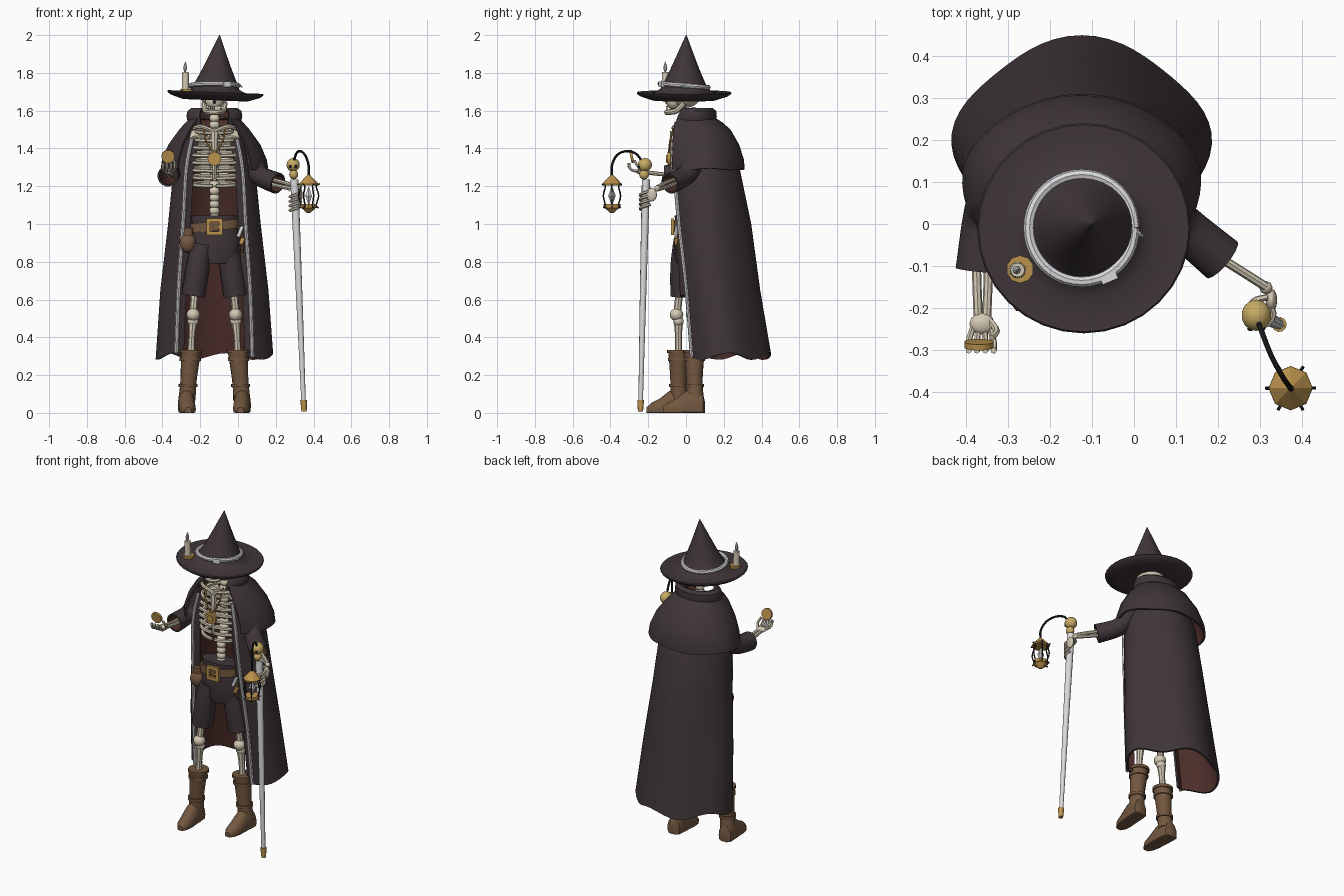
import bpy, bmesh
from math import sin, cos, pi, radians
from mathutils import Vector

if "Cube" in bpy.data.objects:
    bpy.data.objects.remove(bpy.data.objects["Cube"], do_unlink=True)

CX = -0.125          # centre line of the body
parts = []


def material(name, *rgb):
    m = bpy.data.materials.new(name)
    m.use_nodes = True
    m.diffuse_color = (*rgb, 1)
    m.node_tree.nodes["Principled BSDF"].inputs["Base Color"].default_value = (*rgb, 1)
    return m


FABRIC = material("dark fabric", 0.05, 0.036, 0.041)
LINING = material("red brown lining", 0.07, 0.026, 0.022)
BONE = material("bone", 0.65, 0.58, 0.45)
GOLD = material("old gold", 0.5, 0.29, 0.075)
BRASS = material("pale brass", 0.57, 0.41, 0.13)
LEATHER = material("brown leather", 0.17, 0.095, 0.05)
SILVER = material("silver", 0.7, 0.7, 0.72)
IRON = material("black iron", 0.015, 0.013, 0.014)


def finish(name, bm, *mats):
    me = bpy.data.meshes.new(name)
    bm.to_mesh(me)
    bm.free()
    for m in mats:
        me.materials.append(m)
    ob = bpy.data.objects.new(name, me)
    bpy.context.collection.objects.link(ob)
    parts.append(ob)
    return ob


def grid(name, rows, *mats, closed=True, cap=True):
    """Skin rows of points, running upwards and anticlockwise."""
    bm = bmesh.new()
    vs = [[bm.verts.new(p) for p in row] for row in rows]
    n = len(vs[0])
    for low, high in zip(vs, vs[1:]):
        for j in range(n if closed else n - 1):
            k = (j + 1) % n
            bm.faces.new((low[j], low[k], high[k], high[j]))
    if closed and cap:
        bm.faces.new(vs[0][::-1])
        bm.faces.new(vs[-1])
    return finish(name, bm, *mats)


def oval(cx, cy, z, rx, ry, n=20):
    return [(cx + rx * cos(2 * pi * i / n), cy + ry * sin(2 * pi * i / n), z) for i in range(n)]


def sweep(name, pts, r, *mats, n=8, cap=True, steps=4):
    """Round tube along a smooth path, r is one radius or one per point."""
    rs = r if isinstance(r, (list, tuple)) else [r] * len(pts)
    q = [Vector((*p, a)) for p, a in zip(pts, rs)]
    q = [q[0]] + q + [q[-1]]
    path = []
    for i in range(1, len(q) - 2):
        a, b, c, d = q[i - 1:i + 3]
        for s in range(steps):
            t = s / steps
            path.append(0.5 * (2 * b + (c - a) * t + (2 * a - 5 * b + 4 * c - d) * t * t
                               + (3 * b - a - 3 * c + d) * t ** 3))
    path.append(q[-2])
    rows, u = [], None
    for i, p in enumerate(path):
        t = (path[min(i + 1, len(path) - 1)] - path[max(i - 1, 0)]).to_3d().normalized()
        u = t.orthogonal() if u is None else u - t * u.dot(t)
        u.normalize()
        v = t.cross(u)
        rows.append([p.to_3d() + p.w * (u * cos(2 * pi * k / n) + v * sin(2 * pi * k / n))
                     for k in range(n)])
    return grid(name, rows, *mats, cap=cap)


def prim(kind, name, mat, loc, size, rot=(0, 0, 0), n=12, top=1.0):
    """Ball, drum (tapered by top) or box; size is the half extent per axis."""
    bm = bmesh.new()
    if kind == "ball":
        bmesh.ops.create_uvsphere(bm, u_segments=n, v_segments=max(6, n // 2 + 2), radius=1)
    elif kind == "drum":
        bmesh.ops.create_cone(bm, cap_ends=True, segments=n, radius1=1, radius2=top, depth=2)
    else:
        bmesh.ops.create_cube(bm, size=2)
    ob = finish(name, bm, mat)
    ob.location, ob.scale, ob.rotation_euler = loc, size, rot


def thicken(ob, t, inner=0):
    s = ob.modifiers.new("thickness", "SOLIDIFY")
    s.thickness, s.offset, s.material_offset = t, -1, inner


def drape(name, rows, edge, fold=0.0, lapel=0.0):
    """Cloth open at the front; rows of (z, half width, centre y, back depth, front depth)."""
    angles = [radians(-edge + (180 + 2 * edge) * i / 44) for i in range(45)]
    out = []
    for i, (z, w, cy, back, front) in enumerate(rows):
        k = fold * (1 - i / (len(rows) - 1))
        ring = [(CX + w * (1 + k * cos(4 * a)) * cos(a),
                 cy + (back if sin(a) > 0 else front) * (1 + k * cos(4 * a)) * sin(a),
                 z + (k * .4 * sin(5 * a + 1) if i == 0 else 0)) for a in angles]
        if lapel:
            (x0, y0, z0), (x1, y1, z1) = ring[0], ring[-1]
            ring = [(x0 - lapel, y0 + .012, z0)] + ring + [(x1 + lapel, y1 + .012, z1)]
        out.append(ring)
    thicken(grid(name, out, FABRIC, LINING, closed=False), 0.012, 1)
    if lapel:
        for c in (1, -2):
            sweep(name + "_trim", [r[c] for r in out], .0105, SILVER)


# Cape, shoulder cape and collar
drape("cape", [(.30, .298, .2, .24, .25), (.65, .277, .15, .235, .215), (1.0, .24, .105, .235, .205),
               (1.28, .215, .085, .2, .205), (1.45, .17, .07, .15, .17)], 45, .045, .04)
drape("shoulder_cape", [(1.29, .282, .105, .203, .255), (1.34, .275, .102, .203, .25), (1.42, .242, .09, .19, .23),
                        (1.5, .185, .07, .165, .195), (1.54, .15, .06, .13, .165), (1.57, .12, .05, .09, .12)], 45, .012)
drape("collar", [(1.51, .12, .045, .1, .12), (1.535, .14, .05, .108, .125), (1.57, .148, .053, .11, .115),
                 (1.598, .143, .055, .105, .1), (1.614, .122, .055, .086, .08), (1.608, .1, .055, .07, .065)], 58)

# Hat: brim and cone in one turned profile, tilted a little
profile = [(.09, 1.672), (.17, 1.655), (.235, 1.676), (.252, 1.688), (.255, 1.694), (.251, 1.699), (.17, 1.692),
           (.128, 1.715), (.106, 1.76), (.078, 1.82), (.05, 1.885), (.025, 1.945), (.002, 2.0)]
rows = []
for r, z in profile:
    lean = max(0, z - 1.72) * 0.08
    rows.append([(x + lean, y + lean * .5, zz - .04 * (x - CX) * (r > .12)) for x, y, zz in
                 oval(-.12, -.01, z, r, r * .985, 32)])
grid("hat", rows, FABRIC)
band = [(CX + .126 * cos(a), -.01 + .128 * sin(a), 1.733 - .01 * sin(a)) for a in [i * pi / 10 for i in range(21)]]
sweep("hat_band", band, .013, SILVER, steps=2)
prim("box", "hat_band_clasp", SILVER, (-.06, -.128, 1.74), (.02, .01, .014), (0, 0, .4))
sweep("hat_band_tail", [(-.01, -.01, 1.735), (.005, -.02, 1.735), (.022, -.03, 1.725)], [.012, .009, .003], SILVER)

# Candle on the brim
prim("drum", "candle_dish", GOLD, (-.272, -.108, 1.708), (.033, .033, .007), n=10)
prim("drum", "candle", BONE, (-.278, -.11, 1.758), (.02, .02, .046), top=.85)
sweep("flame", [(-.28, -.11, 1.8), (-.28, -.11, 1.828), (-.278, -.11, 1.86)], [.003, .01, .001], SILVER)

# Skull and neck
prim("ball", "cranium", BONE, (CX, -.005, 1.69), (.078, .088, .075), n=20)
prim("ball", "face", BONE, (CX, -.065, 1.655), (.05, .042, .05), n=14)
sweep("jaw", [(CX - .055, -.01, 1.64), (CX - .047, -.05, 1.6), (CX - .02, -.095, 1.592), (CX + .02, -.095, 1.592),
              (CX + .047, -.05, 1.6), (CX + .055, -.01, 1.64)], .015, BONE)
for i in range(6):
    prim("box", "tooth", BONE, (CX + (i - 2.5) * .011, -.1, 1.614), (.0045, .006, .011))
prim("ball", "nose_hole", IRON, (CX, -.104, 1.647), (.008, .006, .012), n=8)

# Spine, sternum and ribs
for i in range(18):
    z = 1.0 + .035 * i
    prim("ball", "vertebra", BONE, (CX, .04 if z > 1.2 else .01, z), (.029, .026, .024), n=10)
sweep("sternum", [(CX, -.062, 1.49), (CX, -.07, 1.36), (CX, -.066, 1.24)], [.024, .015, .011], BONE)
for side in (-1, 1):
    for i, w in enumerate((.095, .12, .135, .142, .142, .138, .13, .115)):
        z = 1.5 - .04 * i
        arc = [radians(90 - 22 * k) for k in range(9)]
        sweep("rib", [(CX + side * w * max(0, cos(a)), .0 + .068 * sin(a), z - .01 * (1 - sin(a)))
                      for a in arc], .0108, BONE, n=6, steps=2)
    sweep("collar_bone", [(CX, -.06, 1.49), (CX + side * .07, -.06, 1.515), (CX + side * .13, 0, 1.5)], .012, BONE)
    prim("ball", "shoulder_blade", BONE, (CX + side * .09, .06, 1.45), (.045, .012, .06), n=10)
    sweep("necklace", [(CX + side * .06, -.055, 1.54), (CX + side * .045, -.084, 1.44), (CX, -.09, 1.375)], .005, GOLD, n=6)
prim("drum", "medallion", GOLD, (CX, -.09, 1.345), (.036, .036, .008), (pi / 2, 0, 0), n=16)
prim("drum", "medallion_centre", GOLD, (CX, -.097, 1.345), (.02, .02, .008), (pi / 2, 0, 0), n=10)

# Trousers, belt, buckle and hanging gear
grid("trousers_seat", [oval(CX, 0, z, w, d) for z, w, d in
                       ((.79, .1, .05), (.83, .128, .06), (.92, .13, .062), (1.0, .118, .058), (1.045, .122, .06))], FABRIC)
grid("belt", [[(x, y, z + .1 * (x - CX)) for x, y, z in oval(CX, 0, zz, w, w * .51)] for zz, w in
              ((.965, .122), (.965, .133), (1.015, .133), (1.015, .118))], LEATHER, cap=False)
for s in (-1, 1):
    prim("box", "buckle_side", GOLD, (CX + s * .033, -.072, .985), (.009, .008, .042))
    prim("box", "buckle_bar", GOLD, (CX, -.072, .985 + s * .034), (.04, .008, .009))
prim("box", "buckle_pin", GOLD, (CX + .012, -.074, .985), (.02, .006, .005))
prim("ball", "pouch", LEATHER, (-.265, -.03, .9), (.045, .038, .052))
prim("drum", "pouch_neck", LEATHER, (-.264, -.03, .958), (.026, .024, .02))
sweep("hip_strap", [(.0, -.03, .99), (.025, -.04, .92), (.02, -.035, .85)], .009, LEATHER)
prim("drum", "vial", SILVER, (.012, -.05, .96), (.01, .01, .03), (0, .4, 0))
prim("drum", "vial_stopper", GOLD, (.022, -.05, .91), (.012, .012, .018), (0, .4, 0))

# Legs and boots; the right foot stands further forward
for side, dy in ((-1, -.04), (1, .045)):
    def X(d):
        return CX + side * d
    leg = sweep("trouser_leg", [(X(.065), dy * .3, .89), (X(.088), dy * .5, .77), (X(.111), dy * .6 + .005, .62)],
                [.058, .063, .064], FABRIC, n=14, cap=False)
    thicken(leg, .01)
    sweep("thigh_bone", [(X(.09), dy * .5, .8), (X(.112), dy - .005, .54)], .02, BONE)
    prim("ball", "knee", BONE, (X(.112), dy - .01, .52), (.036, .036, .034))
    prim("ball", "knee_lower", BONE, (X(.113), dy, .485), (.03, .028, .026))
    sweep("shin_bone", [(X(.113), dy, .49), (X(.12), dy, .4), (X(.125), dy, .28)], [.026, .018, .022], BONE)
    shaft = sweep("boot_shaft", [(X(.145), dy + .005, .07), (X(.138), dy, .16), (X(.128), dy, .28), (X(.125), dy, .33)],
                  [.046, .043, .05, .056], LEATHER, n=14, cap=False)
    thicken(shaft, .012)
    foot = ((.055, .025, .06), (.045, .042, .1), (0, .046, .135), (-.05, .044, .115), (-.1, .044, .075),
            (-.14, .037, .055), (-.168, .018, .03))
    grid("boot_foot", [[(X(.148 + y * .06) + w * cos(a), dy + y, h * max(0, .3 + .7 * sin(a)))
                        for a in [2 * pi * k / 16 for k in range(16)]] for y, w, h in foot], LEATHER)
    for z, r, d in ((.145, .05, .139), (.285, .056, .128), (.325, .06, .125)):
        grid("boot_strap", [oval(X(d), dy, z + h, r, r) for h in (-.009, .009)], LEATHER)

# Sleeves
for path in ([(-.27, .05, 1.46), (-.33, .06, 1.36), (-.355, .02, 1.275), (-.37, -.11, 1.255)],
             [(.02, .05, 1.46), (.075, .04, 1.34), (.11, .0, 1.26), (.21, -.085, 1.215)]):
    thicken(sweep("sleeve", path, [.055, .058, .053, .057], FABRIC, LINING, n=16, cap=False), .01, 1)

# Forearms
for s in (-1, 1):
    sweep("right_forearm", [(-.365 + s * .013, .0, 1.255), (-.362 + s * .014, -.11, 1.262), (-.362 + s * .01, -.225, 1.275)],
          .011, BONE)
    sweep("left_forearm", [(.12, -.03, 1.235 + s * .01), (.22, -.09, 1.213 + s * .013), (.315, -.15, 1.19 + s * .007)],
          .011, BONE)

# Right hand holding a coin
prim("ball", "right_palm", BONE, (-.363, -.238, 1.278), (.03, .026, .016))
for i in range(4):
    x = -.395 + i * .02
    sweep("right_finger", [(-.363 + (x + .363) * .6, -.24, 1.278), (x, -.28, 1.283), (x, -.3, 1.3), (x, -.302, 1.322)],
          .0075, BONE, n=6, steps=3)
sweep("right_thumb", [(-.345, -.23, 1.28), (-.328, -.255, 1.305), (-.34, -.272, 1.335)], .008, BONE, n=6)
prim("drum", "coin", GOLD, (-.37, -.288, 1.358), (.035, .035, .007), (pi / 2 + .2, 0, 0), n=18)

# Staff with tip and skull knob
sweep("staff", [(.347, -.24, .06), (.325, -.228, .6), (.298, -.212, 1.235)], [.012, .017, .022], SILVER, n=10)
sweep("staff_tip", [(.35, -.241, .008), (.347, -.24, .068)], [.014, .018], GOLD, n=10, steps=1)
prim("ball", "knob_skull", BRASS, (.292, -.218, 1.313), (.036, .038, .036), n=14)
prim("ball", "knob_jaw", BRASS, (.295, -.222, 1.262), (.024, .026, .026))
for s in (-1, 1):
    prim("ball", "knob_eye", IRON, (.292 + s * .014, -.25, 1.305), (.008, .006, .009), n=8)

# Left hand gripping the staff
prim("ball", "left_wrist", BONE, (.315, -.152, 1.188), (.016, .016, .016), n=8)
prim("ball", "left_palm", BONE, (.328, -.182, 1.155), (.014, .028, .036))
for i in range(4):
    z = 1.175 - .024 * i
    sweep("left_finger", [(.302 + .031 * cos(a), -.213 + .031 * sin(a), z - .008 * k) for k, a in
                          enumerate([radians(50 - 52 * k) for k in range(5)])], .008, BONE, n=6, steps=2)
sweep("left_thumb", [(.318, -.175, 1.18), (.285, -.185, 1.185), (.272, -.215, 1.18)], .008, BONE, n=6)

# Hook and hanging lantern
LX, LY = .374, -.392
sweep("lantern_hook", [(.297, -.235, 1.335), (.308, -.265, 1.372), (.328, -.315, 1.386), (.355, -.365, 1.365),
                       (LX, LY, 1.31), (LX, LY, 1.255)], .0065, IRON)
prim("drum", "lantern_cap", GOLD, (LX, LY, 1.235), (.053, .053, .024), n=8, top=.15)
prim("drum", "lantern_rim", GOLD, (LX, LY, 1.208), (.053, .053, .004), n=8)
prim("drum", "lantern_base", GOLD, (LX, LY, 1.095), (.044, .044, .01), n=8)
prim("drum", "lantern_foot", GOLD, (LX, LY, 1.072), (.04, .04, .014), (pi, 0, 0), n=8, top=.2)
prim("drum", "crystal_top", SILVER, (LX, LY, 1.173), (.02, .02, .024), n=6, top=.1)
prim("drum", "crystal_bottom", SILVER, (LX, LY, 1.125), (.02, .02, .024), (pi, 0, 0), n=6, top=.1)
for i in range(6):
    c, s = cos(i * pi / 3), sin(i * pi / 3)
    sweep("lantern_bar", [(LX + r * c, LY + r * s, z) for r, z in
                          ((.06, 1.212), (.04, 1.2), (.053, 1.15), (.04, 1.1), (.052, 1.085))],
          .004, IRON, n=5, steps=3)

# Apply thickness, then smooth shading with crisp edges
bpy.ops.object.select_all(action="DESELECT")
for ob in parts:
    ob.select_set(True)
bpy.context.view_layer.objects.active = parts[0]
bpy.ops.object.convert(target="MESH")
bpy.ops.object.shade_smooth_by_angle(angle=radians(40))
